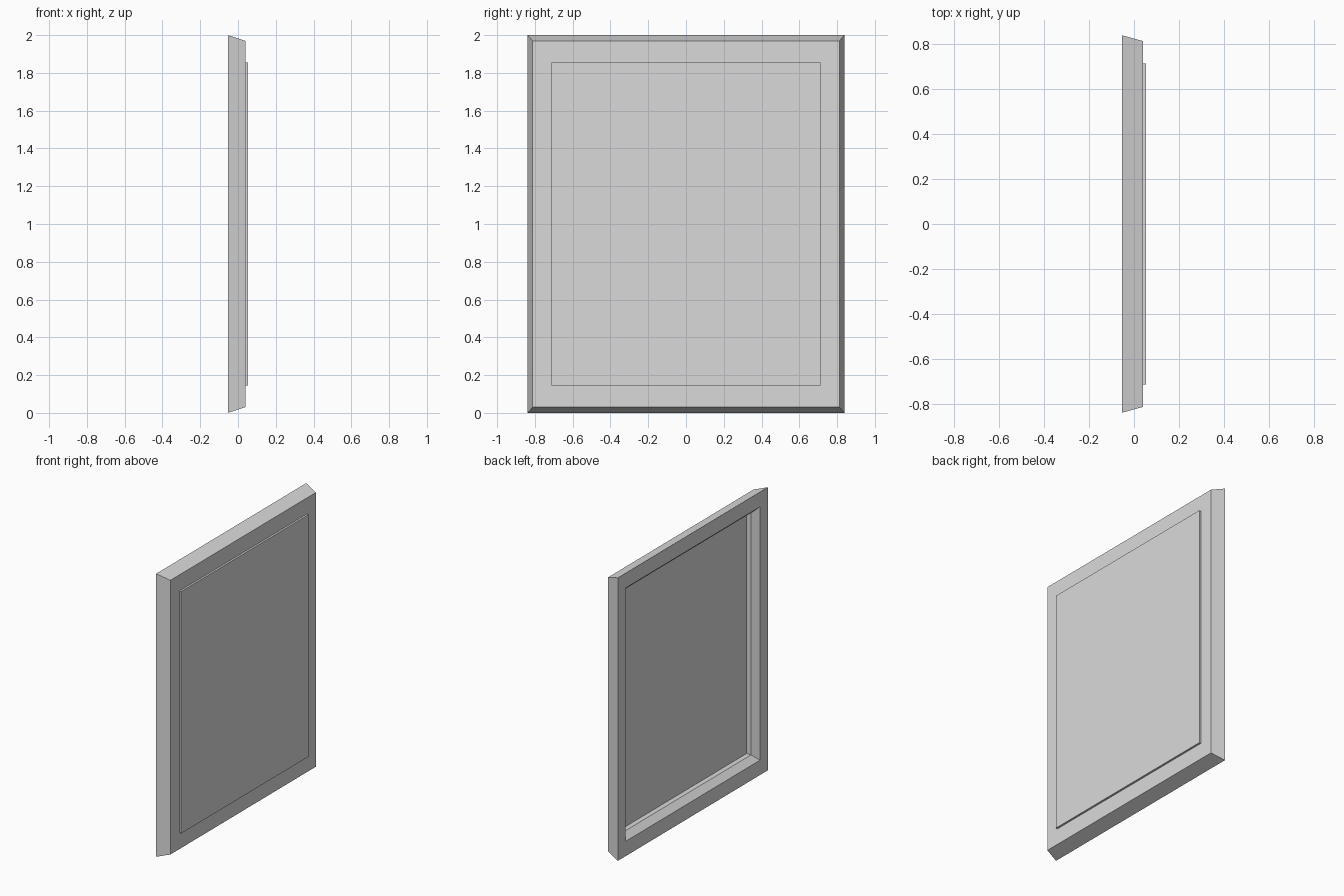
import bpy
import bmesh

cube = bpy.data.objects.get("Cube")
if cube:
    bpy.data.objects.remove(cube, do_unlink=True)

grey = bpy.data.materials.new("light_grey")
grey.use_nodes = True
colour = (0.7, 0.7, 0.7, 1)
grey.diffuse_color = colour
grey.node_tree.nodes["Principled BSDF"].inputs["Base Color"].default_value = colour

HALF_Y, HALF_Z = 0.838, 1.0


def loft_rectangles(name, sections, closed):
    """Join rectangles given as (x, side margin, top margin); cap or loop the ends."""
    bm = bmesh.new()
    rings = []
    for x, my, mz in sections:
        y, z = HALF_Y - my, HALF_Z - mz
        rings.append([bm.verts.new((x, sy * y, HALF_Z + sz * z))
                      for sy, sz in ((-1, -1), (1, -1), (1, 1), (-1, 1))])
    pairs = list(zip(rings, rings[1:]))
    if closed:
        pairs.append((rings[-1], rings[0]))
    else:
        bm.faces.new(rings[0])
        bm.faces.new(rings[-1])
    for a, b in pairs:
        for i in range(4):
            j = (i + 1) % 4
            bm.faces.new((a[i], a[j], b[j], b[i]))
    bmesh.ops.recalc_face_normals(bm, faces=bm.faces)
    mesh = bpy.data.meshes.new(name)
    bm.to_mesh(mesh)
    bm.free()
    mesh.materials.append(grey)
    obj = bpy.data.objects.new(name, mesh)
    bpy.context.collection.objects.link(obj)
    return obj


# Frame: tapered outer sides, sloped inner edge, straight inner lip
loft_rectangles("frame", [
    (-0.054, 0, 0),
    (0.04, 0.026, 0.031),
    (0.04, 0.126, 0.145),
    (-0.01, 0.126, 0.145),
    (-0.054, 0.088, 0.105),
], closed=True)

# Panel: thin slab standing slightly proud of the frame
loft_rectangles("panel", [
    (0.025, 0.126, 0.145),
    (0.054, 0.126, 0.145),
], closed=False)
